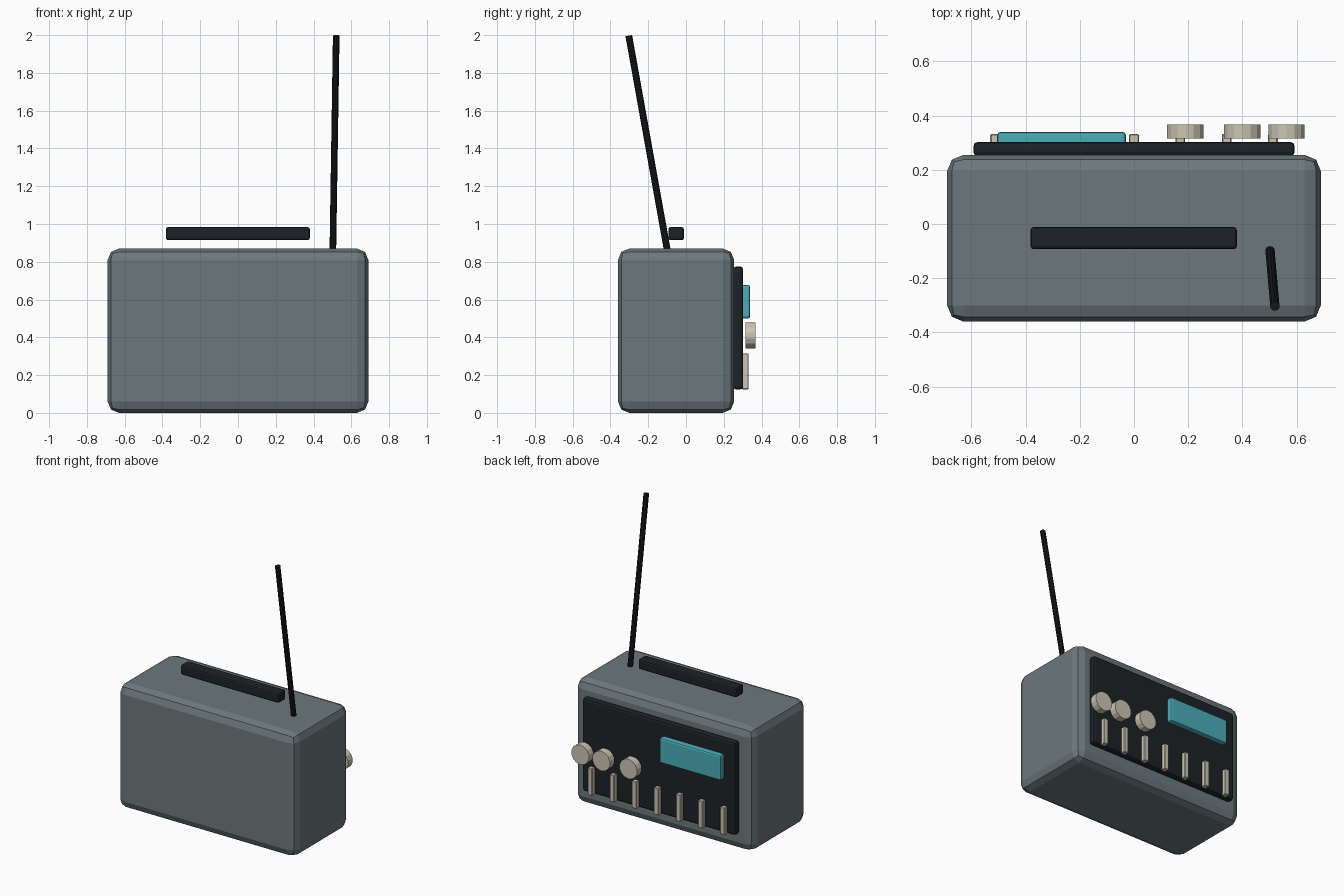
import bpy
from mathutils import Vector

if "Cube" in bpy.data.objects:
    bpy.data.objects.remove(bpy.data.objects["Cube"])


def material(name, rgb):
    m = bpy.data.materials.new(name)
    m.diffuse_color = (*rgb, 1)
    m.use_nodes = True
    m.node_tree.nodes["Principled BSDF"].inputs["Base Color"].default_value = m.diffuse_color
    return m


CASE = material("slate", (0.15, 0.19, 0.205))
DARK = material("charcoal", (0.012, 0.016, 0.02))
BLACK = material("black", (0.008, 0.01, 0.012))
TEAL = material("teal", (0.07, 0.42, 0.49))
CREAM = material("cream", (0.60, 0.56, 0.45))


def box(name, lo, hi, mat, bevel=0.0, segments=1):
    """Box between two corners, with rounded edges."""
    lo, hi = Vector(lo), Vector(hi)
    bpy.ops.mesh.primitive_cube_add(size=1, location=(lo + hi) / 2)
    ob = bpy.context.object
    ob.name = name
    ob.scale = hi - lo
    bpy.ops.object.transform_apply(location=False, rotation=False, scale=True)
    ob.data.materials.append(mat)
    if bevel:
        mod = ob.modifiers.new("Bevel", 'BEVEL')
        mod.width, mod.segments = bevel, segments
    return ob


def rod(name, a, b, radius, sides, mat):
    """Cylinder running from point a to point b."""
    a, b = Vector(a), Vector(b)
    bpy.ops.mesh.primitive_cylinder_add(vertices=sides, radius=radius,
                                        depth=(b - a).length, location=(a + b) / 2)
    ob = bpy.context.object
    ob.name = name
    ob.rotation_euler = (b - a).to_track_quat('Z', 'Y').to_euler()
    ob.data.materials.append(mat)
    return ob


# Case and recessed-look control panel on the +y side
box("case", (-0.69, -0.36, 0), (0.69, 0.255, 0.87), CASE, 0.06, 2)
box("control_panel", (-0.593, 0.25, 0.124), (0.593, 0.303, 0.775), DARK, 0.016, 2)

# Display window
box("display", (-0.505, 0.29, 0.50), (-0.03, 0.34, 0.677), TEAL, 0.012, 2)

# Tuning knobs
for i, x in enumerate((0.19, 0.40, 0.563)):
    rod(f"knob_{i + 1}", (x, 0.316, 0.41), (x, 0.368, 0.41), 0.069, 14, CREAM)

# Row of preset keys
for i in range(7):
    x = -0.513 + 0.171 * i
    box(f"preset_key_{i + 1}", (x - 0.018, 0.297, 0.124), (x + 0.018, 0.332, 0.315), CREAM, 0.004)

# Carry handle bar
box("handle", (-0.382, -0.093, 0.914), (0.38, -0.011, 0.984), DARK, 0.012, 2)

# Leaning antenna
rod("antenna", (0.502, -0.097, 0.85), (0.52, -0.303, 1.997), 0.018, 10, BLACK)
